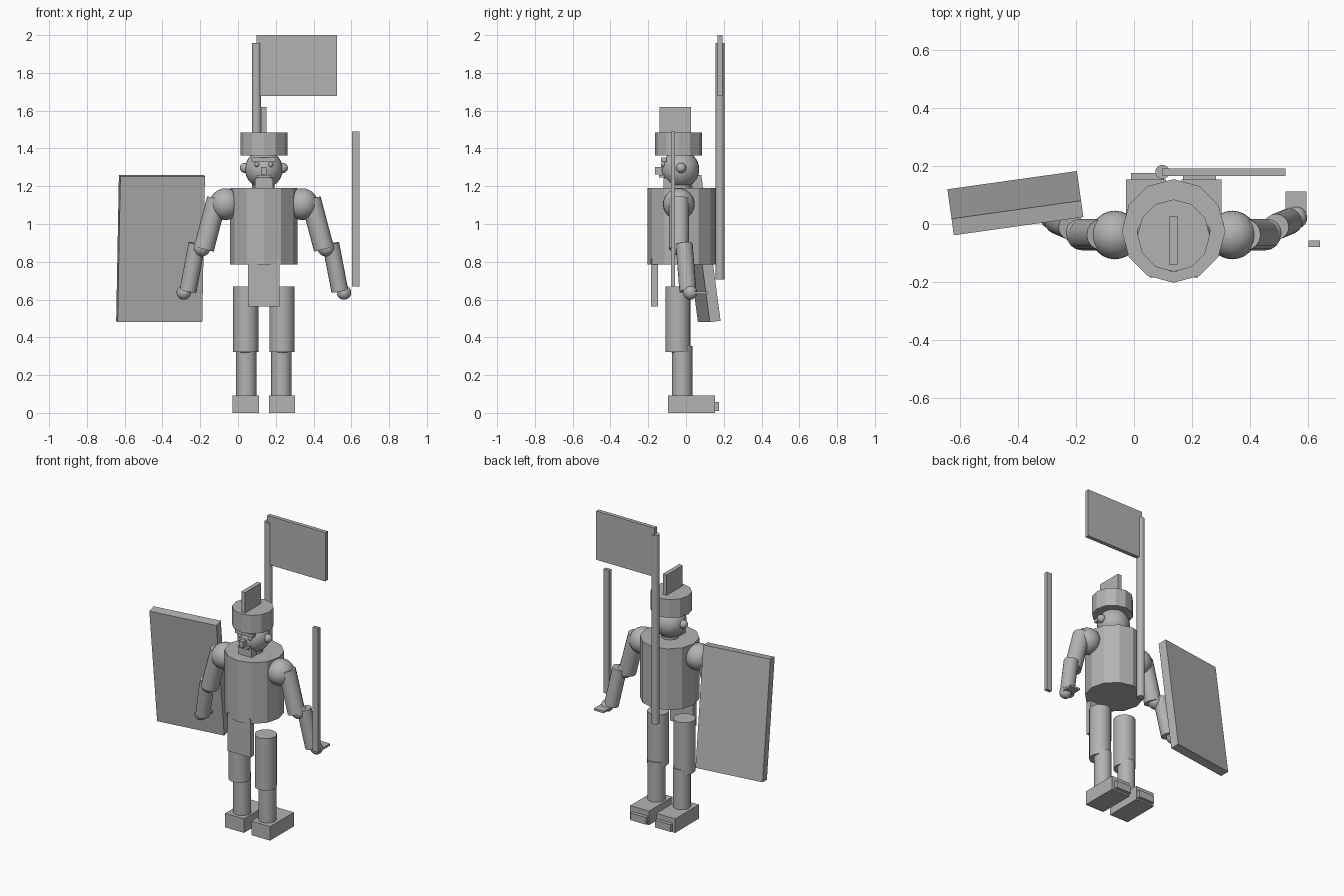
import bpy
from math import radians
from mathutils import Vector

cube = bpy.data.objects.get("Cube")
if cube:
    bpy.data.objects.remove(cube, do_unlink=True)

grey = bpy.data.materials.new("plain_grey")
grey.use_nodes = True
colour = (0.45, 0.45, 0.45, 1)
grey.diffuse_color = colour
grey.node_tree.nodes["Principled BSDF"].inputs["Base Color"].default_value = colour

CX = 0.137  # centre line of the figure


def finish(name, smooth=None):
    ob = bpy.context.object
    ob.name = name
    ob.data.materials.append(grey)
    if smooth:
        bpy.ops.object.shade_smooth_by_angle(angle=radians(smooth))
    return ob


def box(name, centre, size, rotation=(0, 0, 0)):
    bpy.ops.mesh.primitive_cube_add(size=1, location=centre, rotation=rotation)
    ob = finish(name)
    ob.scale = size
    return ob


def ball(name, centre, radius):
    bpy.ops.mesh.primitive_uv_sphere_add(segments=24, ring_count=16, radius=radius, location=centre)
    return finish(name, 60)


def rod(name, start, end, radius, sides=16, smooth=40):
    a, b = Vector(start), Vector(end)
    axis = b - a
    bpy.ops.mesh.primitive_cylinder_add(vertices=sides, radius=radius, depth=axis.length,
                                        location=(a + b) / 2)
    ob = finish(name, smooth)
    ob.rotation_euler = axis.to_track_quat('Z', 'Y').to_euler()
    return ob


# Torso, neck, head and hat
rod("torso", (CX, -0.024, 0.785), (CX, -0.024, 1.19), 0.179, 12, None)
box("front_flap", (CX, -0.167, 0.69), (0.167, 0.036, 0.255))
rod("neck", (CX, -0.03, 1.16), (CX, -0.03, 1.25), 0.055)
ball("head", (CX, -0.03, 1.29), 0.1)
rod("hat", (CX, -0.04, 1.363), (CX, -0.04, 1.485), 0.125, 12, None)
box("hat_crest", (CX, -0.057, 1.54), (0.028, 0.169, 0.16))

# Face
box("brow", (CX, -0.118, 1.34), (0.13, 0.03, 0.022))
box("nose", (CX, -0.143, 1.283), (0.028, 0.044, 0.04))
box("moustache", (CX, -0.128, 1.252), (0.075, 0.03, 0.014))
box("beard", (CX, -0.095, 1.217), (0.095, 0.05, 0.055))

# Paired parts, mirrored about the centre line
for side, label in ((1, "left"), (-1, "right")):
    def at(d, y, z):
        return (CX + side * d, y, z)

    ball(label + "_eye", at(0.037, -0.12, 1.315), 0.013)
    ball(label + "_ear", at(0.1, -0.026, 1.297), 0.027)

    ball(label + "_shoulder", at(0.203, -0.038, 1.105), 0.084)
    rod(label + "_upper_arm", at(0.248, -0.037, 1.133), at(0.318, -0.037, 0.867), 0.054)
    ball(label + "_elbow", at(0.33, -0.028, 0.875), 0.047)
    rod(label + "_forearm", at(0.354, -0.01, 0.895), at(0.402, 0.01, 0.645), 0.045)
    ball(label + "_hand", at(0.424, 0.022, 0.637), 0.038)
    box(label + "_fingers", at(0.423, 0.065, 0.636), (0.073, 0.096, 0.013))

    rod(label + "_thigh", at(0.096, -0.042, 0.323), at(0.096, -0.042, 0.668), 0.067)
    ball(label + "_knee", at(0.095, -0.035, 0.36), 0.057)
    rod(label + "_shin", at(0.093, -0.02, 0.085), at(0.093, -0.02, 0.355), 0.054)
    box(label + "_foot", at(0.096, 0.029, 0.0465), (0.138, 0.248, 0.093))
    box(label + "_toe_cap", at(0.09, 0.16, 0.034), (0.114, 0.032, 0.047))

# Carried gear
box("shield", (-0.41, 0.072, 0.87), (0.452, 0.058, 0.779), (radians(7.6), 0, radians(8)))
box("sword", (0.623, -0.068, 1.079), (0.04, 0.022, 0.822))
rod("flag_pole", (0.098, 0.18, 0.705), (0.098, 0.18, 1.957), 0.0245)
box("flag", (0.311, 0.179, 1.8385), (0.426, 0.026, 0.323))
